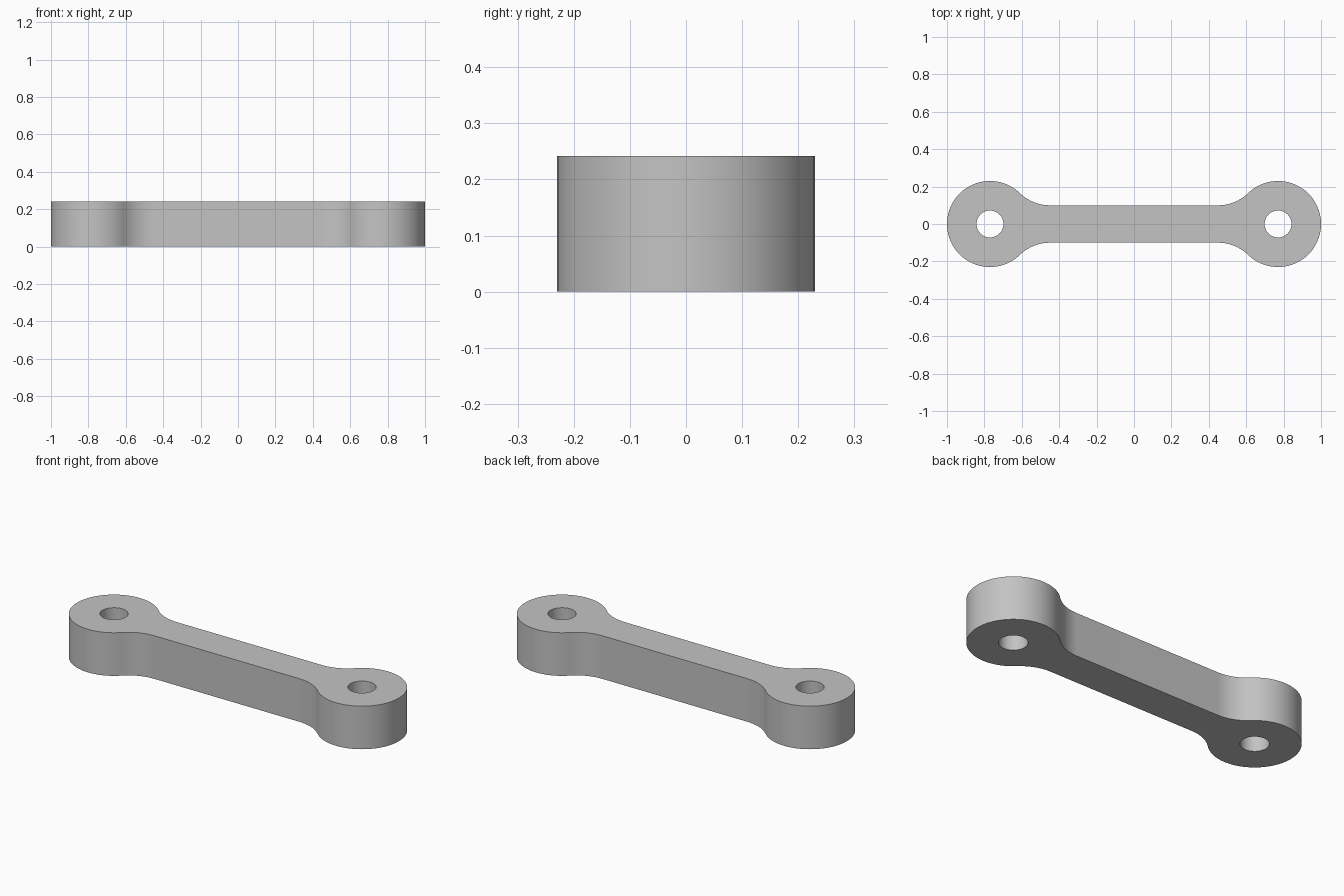
import bpy, bmesh
from math import sin, cos, pi, sqrt, atan2

if "Cube" in bpy.data.objects:
    bpy.data.objects.remove(bpy.data.objects["Cube"], do_unlink=True)

HEIGHT = 0.242
EYE_X, EYE_R, HOLE_R = 0.77, 0.23, 0.072
BAR_HALF, FILLET_R = 0.1, 0.23


def arc(cx, cy, r, start, end, steps):
    return [(cx + r * cos(start + (end - start) * i / steps),
             cy + r * sin(start + (end - start) * i / steps))
            for i in range(steps + 1)]


def add_loop(bm, points):
    verts = [bm.verts.new((x, y, 0)) for x, y in points]
    return [bm.edges.new((v, verts[i - 1])) for i, v in enumerate(verts)]


# Outline of one end: the round eye with a tangent fillet into the bar
fillet_y = BAR_HALF + FILLET_R
fillet_dx = sqrt((EYE_R + FILLET_R) ** 2 - fillet_y ** 2)
angle = atan2(fillet_y, -fillet_dx)
eye = arc(EYE_X, 0, EYE_R, -angle, angle, 72)
fillet = arc(EYE_X - fillet_dx, fillet_y, FILLET_R, angle - pi, -pi / 2, 16)
lower_fillet = [(x, -y) for x, y in reversed(fillet)]
end = lower_fillet[:-1] + eye + fillet[1:]
outline = end + [(-x, -y) for x, y in end]

# Flat plate with two pin holes, extruded to full height
bm = bmesh.new()
edges = add_loop(bm, outline)
for side in (-1, 1):
    edges += add_loop(bm, arc(side * EYE_X, 0, HOLE_R, 0, 2 * pi, 48)[:-1])
bmesh.ops.triangle_fill(bm, edges=edges, use_beauty=True, normal=(0, 0, 1))
plate = bmesh.ops.extrude_face_region(bm, geom=bm.faces[:], use_keep_orig=True)
top = [g for g in plate["geom"] if isinstance(g, bmesh.types.BMVert)]
bmesh.ops.translate(bm, verts=top, vec=(0, 0, HEIGHT))
bmesh.ops.recalc_face_normals(bm, faces=bm.faces[:])

mesh = bpy.data.meshes.new("connecting_link")
bm.to_mesh(mesh)
bm.free()
link = bpy.data.objects.new("connecting_link", mesh)
bpy.context.collection.objects.link(link)

# Plain grey finish
grey = bpy.data.materials.new("grey_metal")
grey.use_nodes = True
colour = (0.55, 0.55, 0.55, 1)
grey.diffuse_color = colour
grey.node_tree.nodes["Principled BSDF"].inputs["Base Color"].default_value = colour
mesh.materials.append(grey)

# Smooth walls with crisp rims
bpy.ops.object.select_all(action="DESELECT")
link.select_set(True)
bpy.context.view_layer.objects.active = link
bpy.ops.object.shade_smooth_by_angle(angle=pi / 6)
